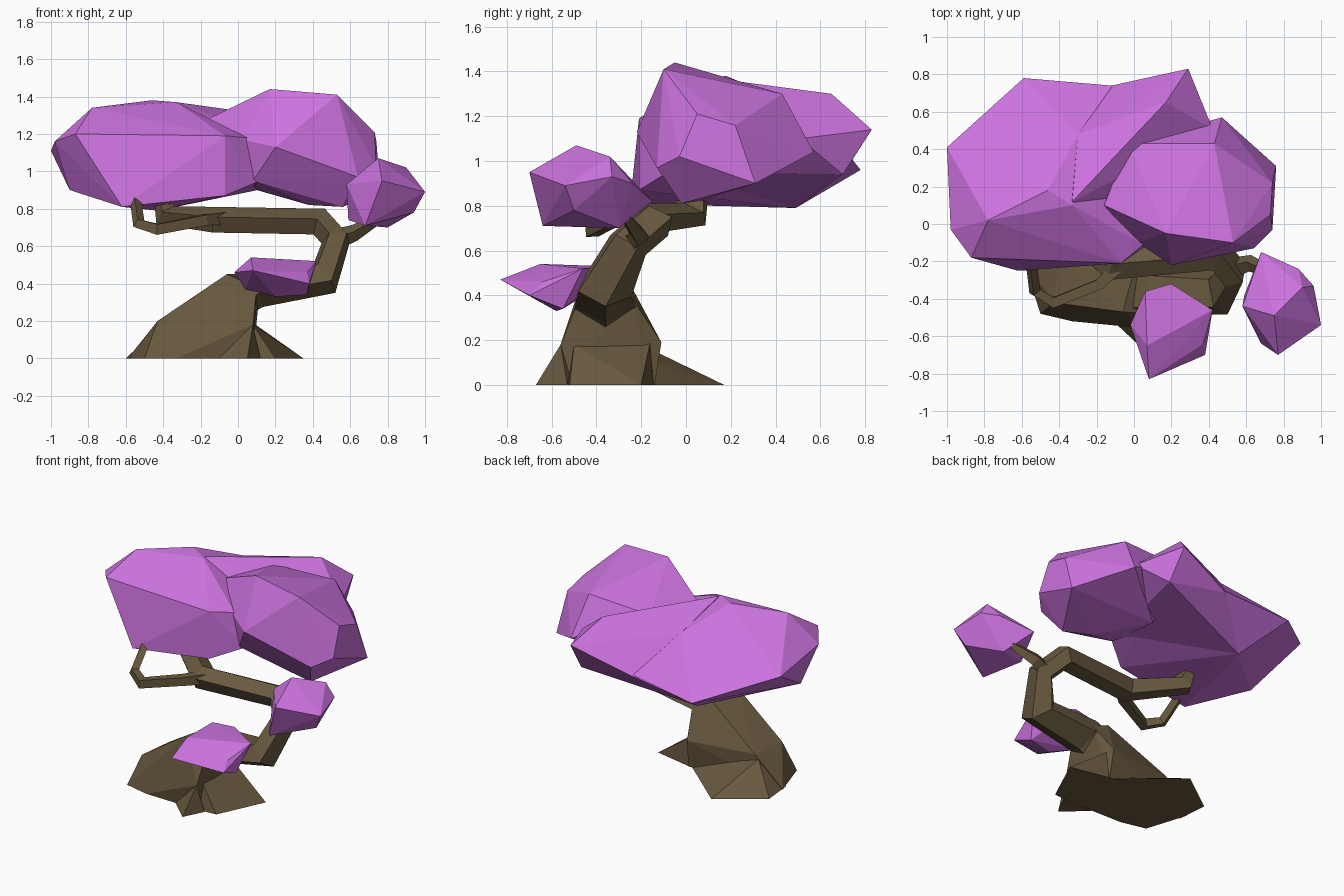
import bpy
import bmesh
import math
from mathutils import Vector, Quaternion

default_cube = bpy.data.objects.get("Cube")
if default_cube:
    bpy.data.objects.remove(default_cube, do_unlink=True)


def make_material(name, color):
    material = bpy.data.materials.new(name)
    material.use_nodes = True
    material.diffuse_color = color
    shader = material.node_tree.nodes["Principled BSDF"]
    shader.inputs["Base Color"].default_value = color
    shader.inputs["Roughness"].default_value = 0.9
    return material


blossom = make_material("blossom purple", (0.60, 0.17, 0.73, 1))
bark = make_material("bark brown", (0.14, 0.10, 0.05, 1))


def finish(bm, name, material):
    """Turn a bmesh into a flat shaded object."""
    bmesh.ops.recalc_face_normals(bm, faces=bm.faces[:])
    mesh = bpy.data.meshes.new(name)
    bm.to_mesh(mesh)
    bm.free()
    mesh.materials.append(material)
    obj = bpy.data.objects.new(name, mesh)
    bpy.context.collection.objects.link(obj)
    return obj


def faceted_clump(name, material, corners):
    """Wrap a few corner points in a faceted convex shell."""
    bm = bmesh.new()
    for corner in corners:
        bm.verts.new(corner)
    result = bmesh.ops.convex_hull(bm, input=bm.verts[:])
    loose = set(result["geom_interior"]) | set(result["geom_unused"])
    loose = [item for item in loose if isinstance(item, bmesh.types.BMVert)]
    bmesh.ops.delete(bm, geom=loose, context="VERTS")
    return finish(bm, name, material)


def limb(name, path, sides, depth=1.0):
    """Loft a tapering limb along (x, y, z, radius) stations, widened in y by depth."""
    points = [Vector(station[:3]) for station in path]
    bm = bmesh.new()
    rings = []
    turn = Quaternion()
    heading = Vector((0, 0, 1))
    for i, point in enumerate(points):
        before = points[max(i - 1, 0)]
        after = points[min(i + 1, len(points) - 1)]
        incoming = (point - before).normalized()
        outgoing = (after - point).normalized()
        tangent = (incoming + outgoing).normalized()
        turn = heading.rotation_difference(tangent) @ turn
        heading = tangent
        ring = []
        for k in range(sides):
            angle = math.tau * k / sides
            offset = turn @ Vector((math.cos(angle), math.sin(angle), 0)) * path[i][3]
            offset.y *= depth
            ring.append(bm.verts.new(point + offset))
        rings.append(ring)
    for lower, upper in zip(rings, rings[1:]):
        for k in range(sides):
            n = (k + 1) % sides
            bm.faces.new((lower[k], lower[n], upper[n], upper[k]))
    bm.faces.new(rings[0][::-1])
    bm.faces.new(rings[-1])
    return finish(bm, name, bark)


# Trunk base with spreading roots
faceted_clump("trunk_base", bark, [
    (-.5, -.48, 0), (-.59, -.2, 0), (-.33, -.52, 0), (.08, -.53, 0), (.08, -.14, 0),
    (-.43, -.42, .2), (-.4, -.17, .2), (.08, -.56, .18), (.07, -.11, .19),
    (-.06, -.47, .45), (.0, -.25, .45), (.1, -.48, .38), (.12, -.25, .4)])
faceted_clump("front_root", bark, [
    (.05, -.67, 0), (-.1, -.53, 0), (.12, -.53, 0), (.08, -.56, .18), (.0, -.5, .15)])
faceted_clump("right_root", bark, [
    (.35, -.2, 0), (.2, -.52, 0), (.04, -.53, 0), (.06, -.14, 0),
    (.22, -.22, .05), (.08, -.5, .18), (.08, -.16, .19)])
faceted_clump("back_root", bark, [
    (-.31, .17, 0), (-.6, -.04, 0), (-.58, -.25, 0), (.05, -.14, 0),
    (-.2, -.14, .1), (-.42, -.18, .17)])

# Twisting trunk and the long branch above it
limb("trunk", [
    (-.04, -.36, .31, .12), (.1, -.36, .38, .11), (.46, -.365, .43, .1),
    (.525, -.26, .63, .08), (.44, -.15, .725, .08), (-.12, -.21, .735, .075),
    (-.38, .02, .76, .07), (-.4, .04, .87, .05)], 5, 1.3)
limb("looping_twig", [
    (-.06, -.2, .75, .05), (-.18, -.32, .74, .04), (-.43, -.42, .69, .04),
    (-.53, -.36, .72, .035), (-.55, -.2, .86, .03)], 4)
limb("right_twig", [
    (.5, -.24, .63, .06), (.62, -.21, .67, .045), (.76, -.27, .75, .025)], 4)

# Blossom clumps
faceted_clump("large_canopy", blossom, [
    (-1, .41, 1.11), (-.98, -.03, 1.16), (-.87, -.18, 1.2), (-.9, .05, .9),
    (-.62, -.25, .81), (-.07, -.21, 1.19), (-.07, -.21, .87), (.12, -.08, .95),
    (.05, -.11, 1.18), (-.59, .78, .96), (-.43, .49, .79), (-.12, .74, 1.01),
    (.2, .4, 1), (-.33, .1, 1.37), (-.78, .02, 1.34), (-.46, .18, 1.38),
    (-.3, .48, 1.25)])
faceted_clump("canopy_back_lobe", blossom, [
    (.29, .83, 1.14), (.17, .65, 1.3), (.42, .51, 1.1), (.3, .7, .94),
    (-.12, .74, 1.0), (-.43, .49, .79), (-.3, .48, 1.25), (-.33, .12, 1.37),
    (.12, -.05, .95), (-.3, .0, .87)])
faceted_clump("right_canopy", blossom, [
    (.17, -.05, 1.44), (.53, -.1, 1.41), (-.16, .1, 1.28), (-.03, .43, 1.28),
    (.43, .43, 1.3), (.74, .22, 1.16), (.76, .31, .9), (.47, .57, 1.04),
    (.73, .05, 1.21), (.74, -.03, 1.02), (.64, -.13, .97), (.2, -.22, 1.13),
    (.02, -.1, 1.17), (.56, -.02, .81), (.38, .05, .82), (.1, .3, .9), (.08, -.1, .95)])
faceted_clump("front_clump", blossom, [
    (-.02, -.54, .46), (.06, -.36, .53), (.07, -.65, .54), (.08, -.83, .47),
    (.2, -.32, .52), (.42, -.46, .52), (.37, -.64, .46), (.38, -.7, .4),
    (.2, -.58, .33), (.37, -.55, .34), (.04, -.5, .37)])
faceted_clump("side_clump", blossom, [
    (.68, -.15, .82), (.58, -.44, .93), (.59, -.38, .74), (.77, -.7, .95),
    (.68, -.64, .71), (1, -.54, .89), (.96, -.33, .93), (.88, -.24, .9),
    (.75, -.49, 1.07), (.9, -.34, 1.02), (.8, -.3, .7), (.94, -.5, .78)])
